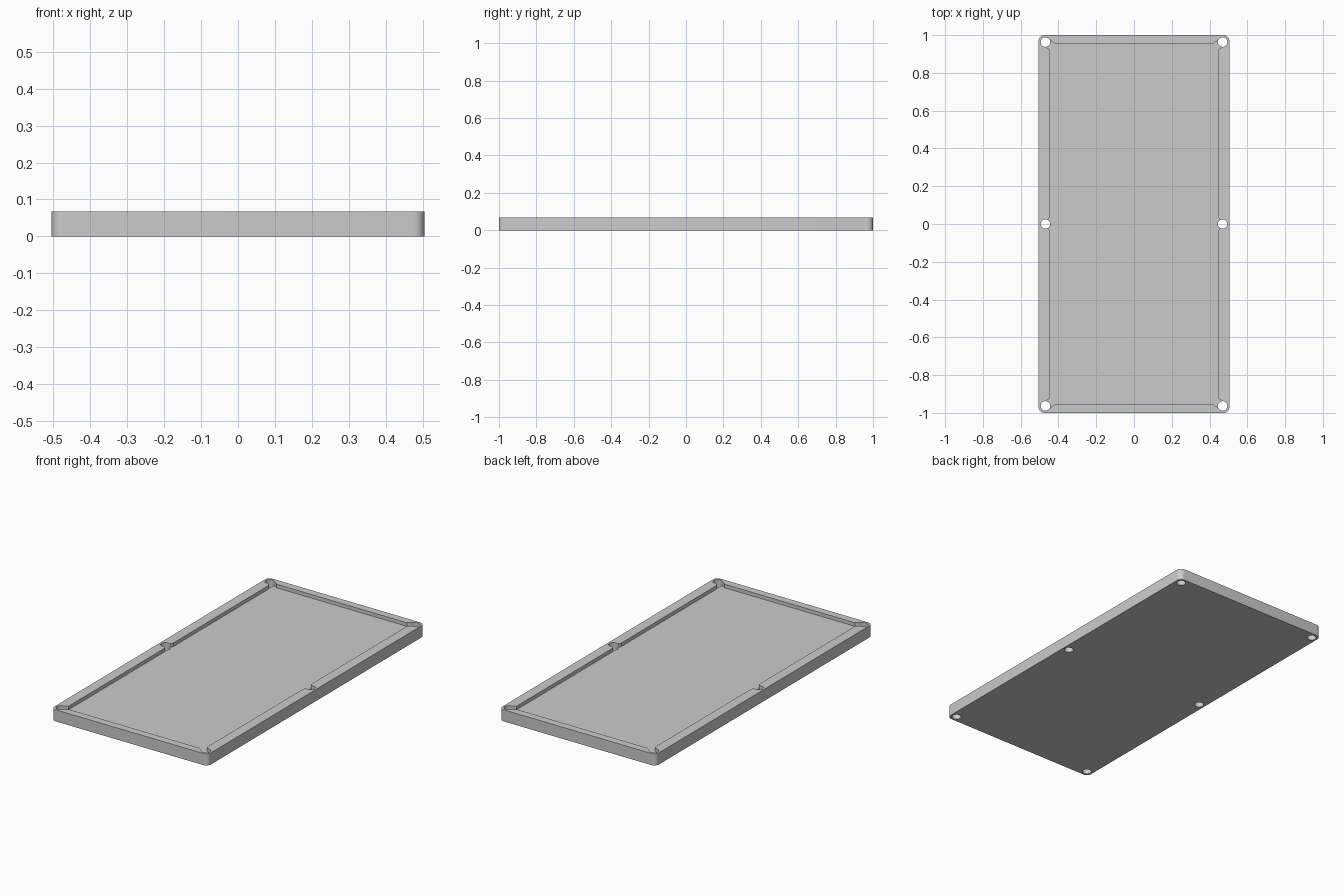
import bpy, bmesh, math

if "Cube" in bpy.data.objects:
    bpy.data.objects.remove(bpy.data.objects["Cube"])

HX, HY, H = 0.505, 1.0, 0.068      # outer half size and height
IX, IY, FLOOR = 0.446, 0.956, 0.047  # rail inner edge and bed level
PX, PY, PR = 0.469, 0.963, 0.025   # pocket centres and radius


def add_prism(bm, outline, z0, z1):
    low = [bm.verts.new((x, y, z0)) for x, y in outline]
    high = [bm.verts.new((x, y, z1)) for x, y in outline]
    n = len(outline)
    bm.faces.new(low[::-1])
    bm.faces.new(high)
    for i in range(n):
        j = (i + 1) % n
        bm.faces.new((low[i], low[j], high[j], high[i]))


def make_object(name, outlines, z0, z1):
    bm = bmesh.new()
    for outline in outlines:
        add_prism(bm, outline, z0, z1)
    bmesh.ops.recalc_face_normals(bm, faces=bm.faces)
    mesh = bpy.data.meshes.new(name)
    bm.to_mesh(mesh)
    bm.free()
    ob = bpy.data.objects.new(name, mesh)
    bpy.context.collection.objects.link(ob)
    return ob


def arc(cx, cy, r, a0, a1, n):
    return [(cx + r * math.cos(math.radians(a0 + (a1 - a0) * i / n)),
             cy + r * math.sin(math.radians(a0 + (a1 - a0) * i / n))) for i in range(n + 1)]


# Slab with rounded corners
R = 0.03
slab = []
for k, (sx, sy) in enumerate([(1, 1), (-1, 1), (-1, -1), (1, -1)]):
    slab += arc(sx * (HX - R), sy * (HY - R), R, 90 * k, 90 * k + 90, 8)
table = make_object("table_top", [slab], 0, H)

# Recessed bed: one quarter outline with flared pocket mouths, then mirrored
d = PR * 0.66
quarter = [(PX, 0.021), (0.454, 0.025), (IX, 0.036), (IX, 0.924),
           (PX + d, PY - d), (PX - d, PY + d), (0.420, IY)]
right = [(x, -y) for x, y in quarter[::-1]] + quarter
bed = right + [(-x, y) for x, y in right[::-1]]
bed_cutter = make_object("bed_cutter", [bed], FLOOR, H + 0.1)

# Six pocket holes through the slab
holes = [arc(sx * PX, y, PR, 0, 360, 32)[:-1] for sx in (-1, 1) for y in (-PY, 0, PY)]
pocket_cutter = make_object("pocket_cutter", holes, -0.1, H + 0.1)

# Cut the bed and pockets, then drop the cutters
bpy.context.view_layer.objects.active = table
table.select_set(True)
for cutter in (bed_cutter, pocket_cutter):
    cutter.hide_render = True
    mod = table.modifiers.new("cut", 'BOOLEAN')
    mod.operation = 'DIFFERENCE'
    mod.solver = 'EXACT'
    mod.object = cutter
    bpy.ops.object.modifier_apply(modifier=mod.name)
for cutter in (bed_cutter, pocket_cutter):
    bpy.data.objects.remove(cutter)

bpy.ops.object.shade_smooth_by_angle(angle=math.radians(30))
